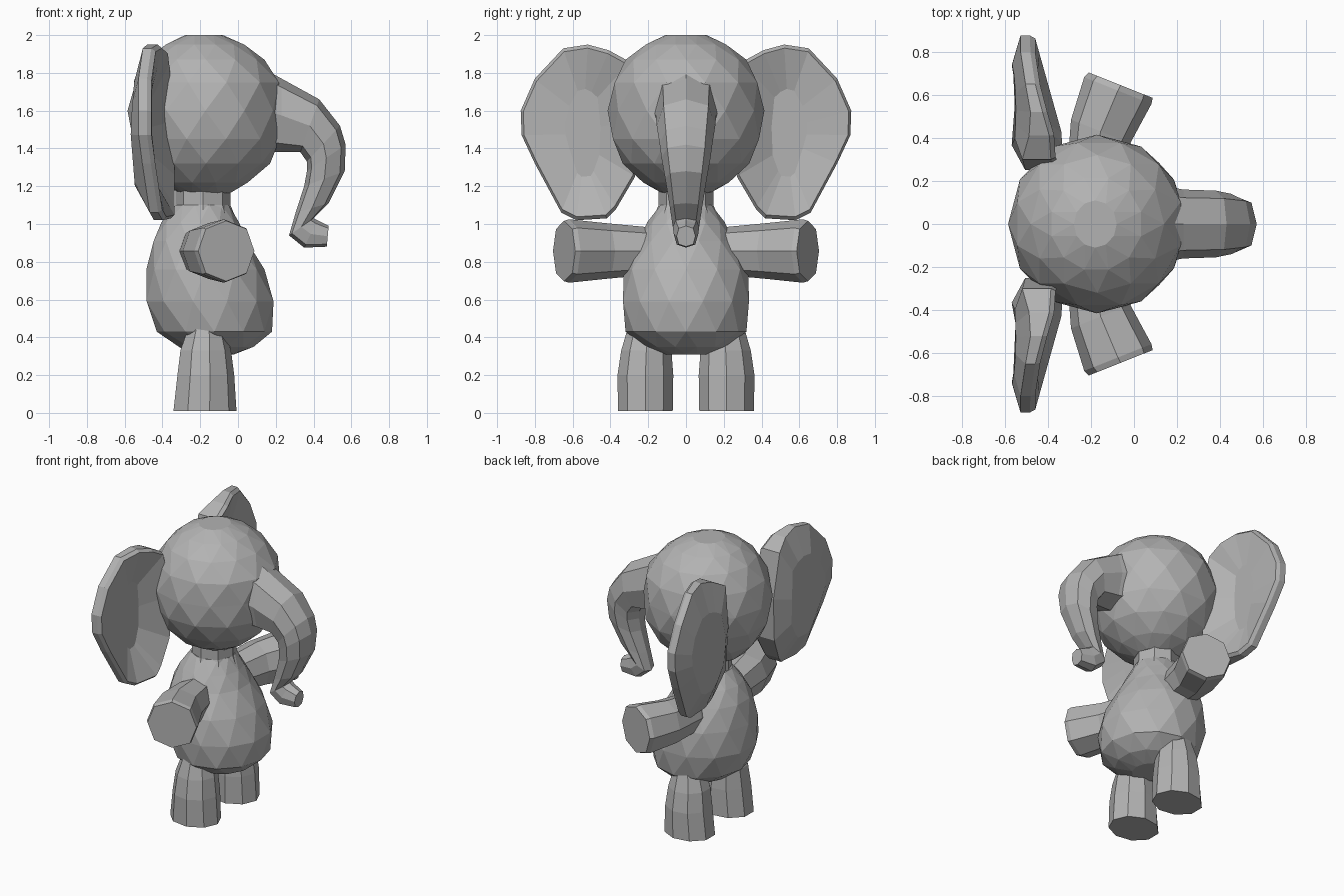
import bpy, bmesh
from math import sin, cos, pi
from mathutils import Vector

cube = bpy.data.objects.get("Cube")
if cube:
    bpy.data.objects.remove(cube, do_unlink=True)

grey = bpy.data.materials.new("elephant grey")
grey.use_nodes = True
COLOUR = (0.45, 0.45, 0.45, 1)
grey.diffuse_color = COLOUR
grey.node_tree.nodes["Principled BSDF"].inputs["Base Color"].default_value = COLOUR


def finish(name, bm):
    """Turn a bmesh into a flat-shaded grey object."""
    bmesh.ops.recalc_face_normals(bm, faces=bm.faces[:])
    mesh = bpy.data.meshes.new(name)
    bm.to_mesh(mesh)
    bm.free()
    mesh.materials.append(grey)
    obj = bpy.data.objects.new(name, mesh)
    bpy.context.collection.objects.link(obj)
    return obj


def ring(centre, u, v, sides=8, turn=0.0, box=0.0):
    """Ellipse of points, turned by a part step; box swells its corners."""
    c, u, v = Vector(centre), Vector(u), Vector(v)
    points = []
    for i in range(sides):
        a = (i + turn) * 2 * pi / sides
        swell = 1 + box * abs(sin(2 * a))
        points.append(c + (u * cos(a) + v * sin(a)) * swell)
    return points


def loft(name, rings, stagger=False):
    """Skin closed rings; staggered rings are joined by triangles."""
    bm = bmesh.new()
    rows = [[bm.verts.new(p) for p in r] for r in rings]
    n = len(rows[0])
    for k, (a, b) in enumerate(zip(rows, rows[1:])):
        for i in range(n):
            j = (i + 1) % n
            if not stagger:
                bm.faces.new((a[i], a[j], b[j], b[i]))
            elif k % 2 == 0:
                bm.faces.new((a[i], a[j], b[i]))
                bm.faces.new((a[j], b[j], b[i]))
            else:
                bm.faces.new((a[i], a[j], b[j]))
                bm.faces.new((a[i], b[j], b[i]))
    bm.faces.new(rows[0])
    bm.faces.new(rows[-1])
    return finish(name, bm)


# Head: faceted ball from (height, back, front, half width), blunt at the face
head = [(1.165, -0.31, -0.04, 0.13), (1.22, -0.42, 0.06, 0.235),
        (1.32, -0.51, 0.17, 0.335), (1.45, -0.57, 0.235, 0.40),
        (1.60, -0.585, 0.24, 0.415), (1.75, -0.555, 0.23, 0.39),
        (1.87, -0.48, 0.14, 0.32), (1.95, -0.39, 0.04, 0.22),
        (2.0, -0.28, -0.08, 0.11)]
# Body: pear shape in the same form
body = [(0.31, -0.24, -0.02, 0.12), (0.35, -0.32, 0.09, 0.22),
        (0.43, -0.43, 0.18, 0.32), (0.59, -0.495, 0.20, 0.345),
        (0.76, -0.485, 0.14, 0.33), (0.91, -0.455, 0.055, 0.26),
        (1.01, -0.405, 0.005, 0.205), (1.10, -0.335, -0.045, 0.14)]
for name, profile in (("head", head), ("body", body)):
    loft(name, [ring(((b + f) / 2, 0, z), ((f - b) / 2, 0, 0), (0, w, 0), 12, 0.5 * (k % 2))
                for k, (z, b, f, w) in enumerate(profile)], stagger=True)

# Neck
loft("neck", [ring((-0.185, 0, z), (r, 0, 0), (0, r, 0)) for z, r in
              ((1.04, 0.17), (1.10, 0.145), (1.24, 0.145))])

# Trunk: (outer x, outer z, inner x, inner z, half width) down its length
trunk = [(0.0, 1.90, 0.0, 1.39, 0.20), (0.23, 1.77, 0.23, 1.38, 0.16),
         (0.43, 1.66, 0.33, 1.38, 0.155), (0.54, 1.52, 0.365, 1.33, 0.14),
         (0.57, 1.42, 0.365, 1.28, 0.13), (0.565, 1.28, 0.35, 1.20, 0.11),
         (0.48, 1.11, 0.305, 1.06, 0.085), (0.40, 1.03, 0.27, 0.94, 0.07),
         (0.42, 1.02, 0.35, 0.875, 0.065), (0.48, 0.99, 0.47, 0.88, 0.05)]
rings = []
for ox, oz, ix, iz, w in trunk:
    outer, inner = Vector((ox, 0, oz)), Vector((ix, 0, iz))
    rings.append(ring((outer + inner) / 2, (outer - inner) / 2, (0, w, 0), box=0.08))
loft("trunk", rings)

# Ear outline as (sideways, height)
ear = [(0.30, 1.86), (0.41, 1.92), (0.52, 1.95), (0.65, 1.93), (0.80, 1.77),
       (0.875, 1.60), (0.87, 1.47), (0.80, 1.32), (0.66, 1.06), (0.58, 1.02),
       (0.42, 1.03), (0.37, 1.08), (0.27, 1.25), (0.25, 1.55)]


def ear_layer(side, wide, tall, x_of):
    """Ear outline scaled about its middle, with depth set by a rule."""
    points = [(0.54 + wide * (y - 0.54), 1.48 + tall * (z - 1.48)) for y, z in ear]
    return [Vector((x_of(y, z), side * y, z)) for y, z in points]


def rim_front(y, z):
    return -0.335 - 0.28 * max(0, y - 0.42) - 0.12 * max(0, z - 1.6)


def rim_back(y, z):
    return rim_front(y, z) - 0.065 - 0.35 * max(0, 0.55 - y)


for side, word in ((1, "left"), (-1, "right")):
    # Ear: folded front, thick rim, bulging back
    loft(word + "_ear", [
        ear_layer(side, 0.3, 0.5, lambda y, z: -0.455),
        ear_layer(side, 0.96, 0.96, rim_front),
        ear_layer(side, 1.0, 1.0, lambda y, z: rim_front(y, z) - 0.02),
        ear_layer(side, 1.0, 1.0, rim_back),
        ear_layer(side, 0.6, 0.6, lambda y, z: -0.57 + 0.08 * abs(z - 1.5))])

    # Arm: widening stub angled towards the face, blunt end
    axis = Vector((0.37, side * 0.93, 0))
    across = Vector((axis.y, -axis.x, 0))
    loft(word + "_arm", [ring((x, side * y, 0.857), across * r, (0, 0, r), box=0.03)
                         for x, y, r in ((-0.2, 0.14, 0.11), (-0.19, 0.22, 0.128),
                                         (-0.155, 0.43, 0.148), (-0.075, 0.62, 0.168),
                                         (-0.062, 0.645, 0.16))])

    # Leg: flared column with a flat sole: (height, x, y, half x, half y)
    leg = [(0.01, -0.18, 0.215, 0.172, 0.147), (0.2, -0.175, 0.215, 0.155, 0.15),
           (0.33, -0.175, 0.21, 0.138, 0.135), (0.45, -0.17, 0.2, 0.10, 0.11)]
    loft(word + "_leg", [ring((x, side * y, z), (rx, 0, 0), (0, ry, 0), 9)
                         for z, x, y, rx, ry in leg])
